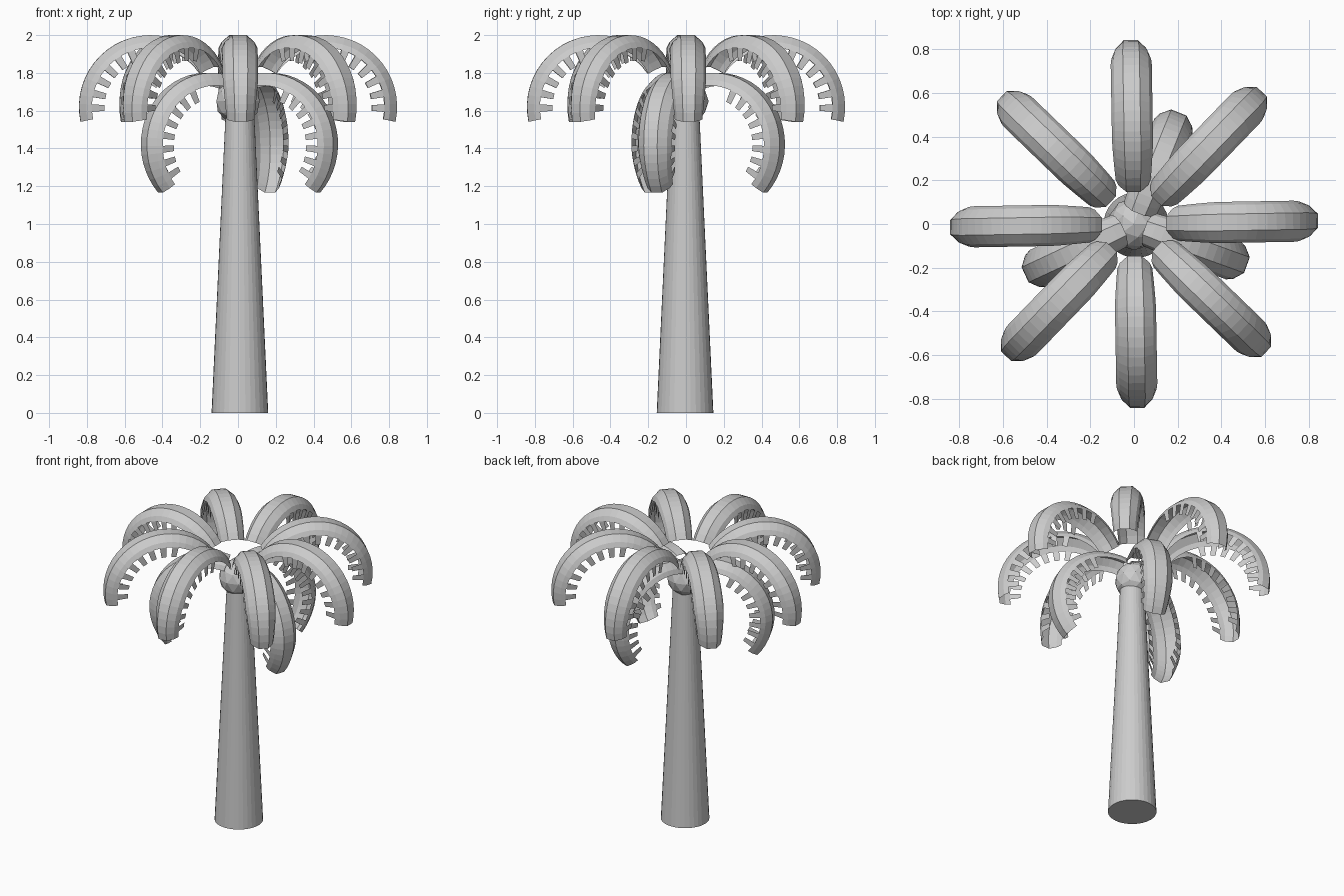
import bpy, bmesh, math
from mathutils import Matrix, Vector

cube = bpy.data.objects.get("Cube")
if cube:
    bpy.data.objects.remove(cube, do_unlink=True)

GREY = (0.6, 0.6, 0.6, 1)
mat = bpy.data.materials.new("plain_grey")
mat.use_nodes = True
mat.diffuse_color = GREY
mat.node_tree.nodes["Principled BSDF"].inputs["Base Color"].default_value = GREY


def add_object(name, bm):
    mesh = bpy.data.meshes.new(name)
    bm.to_mesh(mesh)
    bm.free()
    mesh.materials.append(mat)
    obj = bpy.data.objects.new(name, mesh)
    bpy.context.collection.objects.link(obj)
    return obj


# Tapered trunk
bm = bmesh.new()
bmesh.ops.create_cone(bm, cap_ends=True, segments=32, radius1=0.15, radius2=0.075,
                      depth=1.6, matrix=Matrix.Translation((0.01, -0.005, 0.8)))
add_object("trunk", bm)

# Faceted crown where the fronds meet
bm = bmesh.new()
bmesh.ops.create_icosphere(bm, subdivisions=2, radius=0.12,
                           matrix=Matrix.Translation((0, 0, 1.65)))
add_object("crown", bm)

# Frond cross-section as (sideways, depth below the spine)
SECTION = [(-0.09, 0.137), (-0.094, 0.07), (-0.08, 0.04), (-0.038, 0.003),
           (0.038, 0.003), (0.08, 0.04), (0.094, 0.07), (0.09, 0.137)]
SEGMENTS = 22
FIRST_TOOTH = 6
ARCH_RADIUS = 0.383


def frond(name, heading, centre_r, centre_z, start, end):
    """Arched gutter-shaped leaf with teeth along both lower edges."""
    bm = bmesh.new()
    rings = []
    for i in range(SEGMENTS + 1):
        t = i / SEGMENTS
        a = math.radians(start + (end - start) * t)
        # slightly slimmer at the base and at the tip
        width = 0.85 + 0.15 * min(1, t * 4) - 0.22 * max(0, t - 0.75) * 4
        ring = []
        for side, depth in SECTION:
            r = ARCH_RADIUS - depth
            ring.append(bm.verts.new((centre_r + r * math.cos(a), side * width,
                                      centre_z + r * math.sin(a))))
        rings.append(ring)
    last = len(SECTION) - 2
    for i in range(SEGMENTS):
        for j in range(last + 1):
            is_edge = j in (0, last)
            if is_edge and (i < FIRST_TOOTH or i % 2):
                continue
            bm.faces.new((rings[i][j], rings[i + 1][j],
                          rings[i + 1][j + 1], rings[i][j + 1]))
    loose = [v for v in bm.verts if not v.link_faces]
    bmesh.ops.delete(bm, geom=loose, context='VERTS')
    # orient every face away from the arch centre
    hub = Vector((centre_r, 0, centre_z))
    top = [f for f in bm.faces if abs(f.calc_center_median().y) < 0.01]
    if top[0].normal.length == 0:
        bm.normal_update()
    if top[0].normal.dot(top[0].calc_center_median() - hub) < 0:
        bmesh.ops.reverse_faces(bm, faces=bm.faces[:])
    bm.transform(Matrix.Rotation(math.radians(heading), 4, 'Z'))
    add_object(name, bm)


# Upper ring of eight fronds
for k in range(8):
    frond(f"upper_frond_{k + 1}", k * 45 + 1, 0.462, 1.62, 146, -12)

# Three drooping lower fronds
for k, heading in enumerate((-20, 68, 205)):
    frond(f"lower_frond_{k + 1}", heading, 0.17, 1.42, 108, -42)
